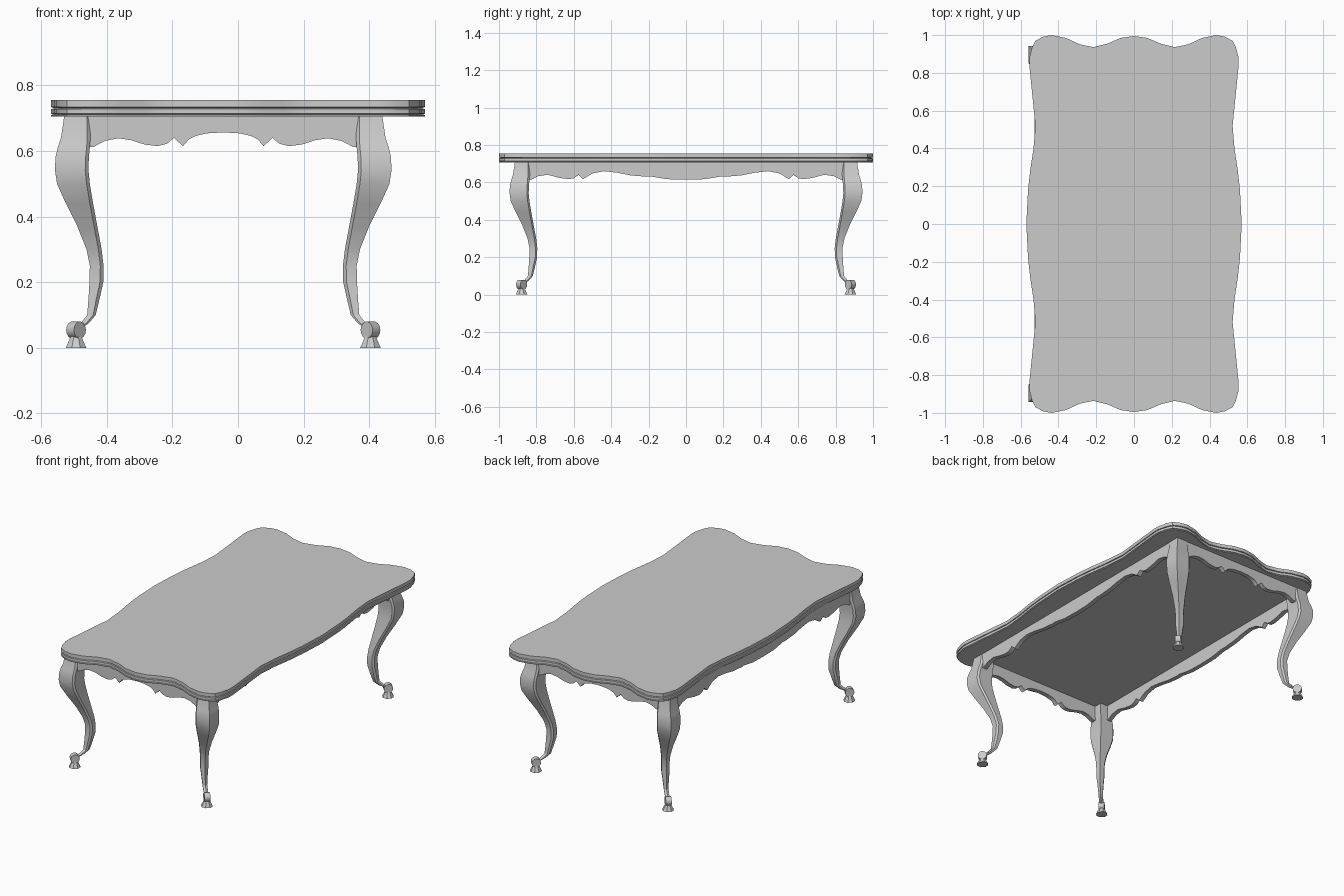
import bpy, bmesh, math
from mathutils import Vector

if "Cube" in bpy.data.objects:
    bpy.data.objects.remove(bpy.data.objects["Cube"])

CX = -0.045          # the base sits slightly left of the top
DY = 0.43            # a leg is this much further out in y than in x


def loft(name, rings, smooth=30):
    """Skin a stack of equal-length closed rings and cap both ends."""
    bm = bmesh.new()
    vr = [[bm.verts.new(p) for p in r] for r in rings]
    n = len(vr[0])
    for a, b in zip(vr, vr[1:]):
        for i in range(n):
            j = (i + 1) % n
            bm.faces.new((a[i], a[j], b[j], b[i]))
    bm.faces.new(vr[0][::-1])
    bm.faces.new(vr[-1])
    bmesh.ops.recalc_face_normals(bm, faces=bm.faces[:])
    me = bpy.data.meshes.new(name)
    bm.to_mesh(me)
    bm.free()
    ob = bpy.data.objects.new(name, me)
    bpy.context.collection.objects.link(ob)
    bpy.ops.object.select_all(action='DESELECT')
    ob.select_set(True)
    bpy.context.view_layer.objects.active = ob
    bpy.ops.object.shade_smooth_by_angle(angle=math.radians(smooth))
    return ob


# Table top: scalloped outline (one quarter, mirrored) with a moulded edge
q = [(0, .995), (.07, .985), (.14, .955), (.215, .936), (.29, .952), (.36, .985),
     (.435, 1.0), (.48, .992), (.522, .97), (.54, .935), (.554, .88), (.554, .84),
     (.54, .7), (.53, .6), (.522, .52), (.532, .4), (.55, .28), (.561, .18), (.57, 0)]
right = q + [(x, -y) for x, y in q[-2::-1]]
outline = right + [(-x, y) for x, y in right[-2:0:-1]]
edge = [(.706, 0), (.710, 0), (.712, .008), (.714, 0), (.728, 0),
        (.731, .01), (.734, 0), (.755, 0)]
loft("table_top", [[(x * (1 - d / .57), y * (1 - d), z) for x, y in outline] for z, d in edge])

# Cabriole leg stations: height, outer edge, inner edge (distance from base centre)
stations = [(.708, .485, .405), (.64, .495, .405), (.61, .505, .407), (.58, .512, .41),
            (.54, .513, .411), (.5, .507, .407), (.44, .48, .397), (.37, .445, .384),
            (.3, .417, .371), (.25, .407, .365), (.2, .408, .366), (.15, .411, .377),
            (.1, .415, .389), (.075, .435, .41), (.06, .455, .432)]

for sx, xn in ((-1, "left"), (1, "right")):
    for sy, yn in ((-1, "front"), (1, "back")):
        def place(u, v, z):
            return (CX + sx * u, sy * (v + DY), z)

        # Leg: square section with chamfered side corners
        rings = []
        for z, o, i in stations:
            c = min(.01, .3 * (o - i))
            sec = [(o, o), (i + c, o), (i, o - c), (i, i), (o - c, i), (o, i + c)]
            rings.append([place(u, v, z) for u, v in sec])
        loft(f"{yn}_{xn}_leg", rings)

        # Scrolled foot: short roll lying across the leg's diagonal
        side = Vector((.7071, -.7071))
        out = Vector((.7071, .7071))
        rings = []
        for t in (-.0165, .0165):
            ring = []
            for k in range(14):
                a = math.tau * k / 14
                p = Vector((.449, .449)) + side * t + out * (.026 * math.cos(a))
                ring.append(place(p.x, p.y, .054 + .026 * math.sin(a)))
            rings.append(ring)
        loft(f"{yn}_{xn}_foot_scroll", rings)

        # Flared pad under the scroll
        rings = [[place(.449 + r * math.cos(math.tau * (k + .5) / 8),
                        .449 + r * math.sin(math.tau * (k + .5) / 8), z) for k in range(8)]
                 for z, r in ((0, .034), (.012, .028), (.04, .015))]
        loft(f"{yn}_{xn}_foot_pad", rings)

# Scalloped lower edges of the aprons (half, mirrored): distance from centre, height
end_edge = [(0, .657), (.05, .654), (.085, .646), (.105, .636), (.123, .615), (.15, .64),
            (.172, .622), (.2, .615), (.24, .62), (.28, .633), (.32, .639), (.36, .631),
            (.395, .613), (.43, .613)]
side_edge = [(0, .615), (.1, .617), (.19, .632), (.21, .63), (.3, .638), (.37, .652),
             (.44, .66), (.5, .648), (.55, .617), (.575, .64), (.6, .622), (.63, .617),
             (.68, .625), (.74, .641), (.79, .633), (.83, .613), (.86, .613)]


def scallop(half):
    top = half[-1][0]
    return ([(-u, z) for u, z in half[:0:-1]] + half + [(top, .708), (-top, .708)])


for s, name in ((-1, "front_apron"), (1, "back_apron")):
    loft(name, [[(CX + u, s * v, z) for u, z in scallop(end_edge)] for v in (.913, .885)])
for s, name in ((-1, "left_apron"), (1, "right_apron")):
    loft(name, [[(CX + s * v, u, z) for u, z in scallop(side_edge)] for v in (.483, .455)])
